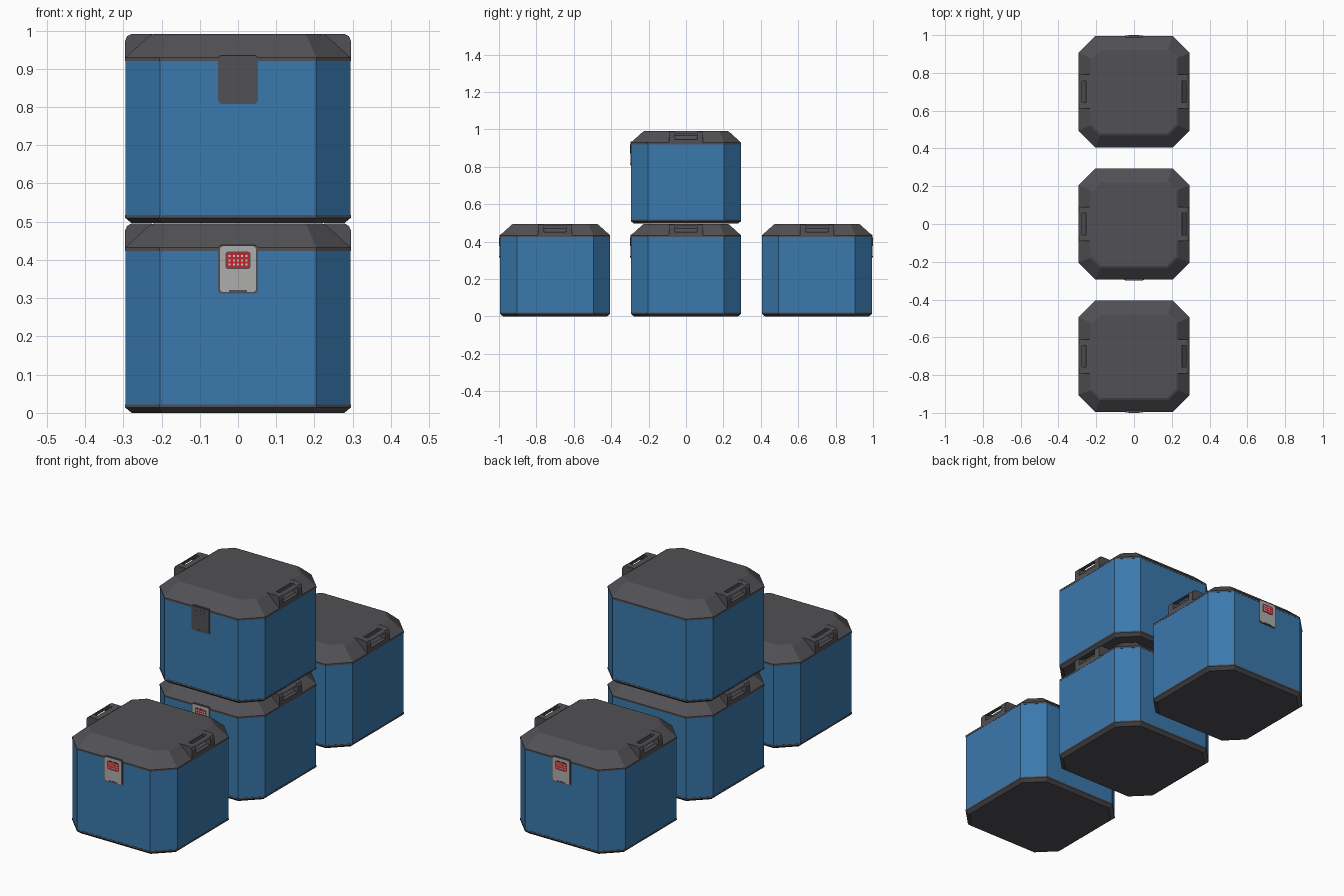
import bpy, bmesh, math
from mathutils import Matrix, Vector

if "Cube" in bpy.data.objects:
    bpy.data.objects.remove(bpy.data.objects["Cube"])


def material(name, rgb):
    m = bpy.data.materials.new(name)
    m.diffuse_color = (*rgb, 1)
    m.use_nodes = True
    m.node_tree.nodes["Principled BSDF"].inputs["Base Color"].default_value = m.diffuse_color
    return m


BLUE = material("blue_shell", (0.042, 0.19, 0.42))
GREY = material("dark_grey_plastic", (0.083, 0.081, 0.09))
STEEL = material("light_grey_latch", (0.42, 0.42, 0.41))
RED = material("red_button", (0.55, 0.02, 0.025))
PALE = material("pale_dots", (0.7, 0.6, 0.58))


def finish(name, bm, mat, xf):
    bmesh.ops.recalc_face_normals(bm, faces=bm.faces)
    me = bpy.data.meshes.new(name)
    bm.to_mesh(me)
    bm.free()
    me.materials.append(mat)
    ob = bpy.data.objects.new(name, me)
    bpy.context.collection.objects.link(ob)
    ob.matrix_world = xf
    return ob


def loft(name, rings, mat, xf):
    """Stack of chamfered squares: (height, half width, chamfer start)."""
    bm = bmesh.new()
    prev = None
    for z, h, c in rings:
        pts = [(h, -c), (h, c), (c, h), (-c, h), (-h, c), (-h, -c), (-c, -h), (c, -h)]
        ring = [bm.verts.new((x, y, z)) for x, y in pts]
        if prev is None:
            bm.faces.new(ring[::-1])
        else:
            for i in range(8):
                j = (i + 1) % 8
                bm.faces.new((prev[i], prev[j], ring[j], ring[i]))
        prev = ring
    bm.faces.new(prev)
    return finish(name, bm, mat, xf)


def prisms(name, shapes, mat, xf, mirror=False):
    """Prisms from xz outlines: (points, y start, y end)."""
    bm = bmesh.new()
    for sx in ((1, -1) if mirror else (1,)):
        for pts, a, b in shapes:
            lo = [bm.verts.new((sx * x, a, z)) for x, z in pts]
            hi = [bm.verts.new((sx * x, b, z)) for x, z in pts]
            bm.faces.new(lo)
            bm.faces.new(hi[::-1])
            n = len(pts)
            for i in range(n):
                j = (i + 1) % n
                bm.faces.new((lo[i], lo[j], hi[j], hi[i]))
    return finish(name, bm, mat, xf)


def rect(x0, x1, z0, z1, r=0.0):
    if not r:
        return [(x0, z0), (x1, z0), (x1, z1), (x0, z1)]
    pts = []
    for cx, cz, a0 in ((x1 - r, z0 + r, -90), (x1 - r, z1 - r, 0),
                       (x0 + r, z1 - r, 90), (x0 + r, z0 + r, 180)):
        for k in range(4):
            a = math.radians(a0 + 30 * k)
            pts.append((cx + r * math.cos(a), cz + r * math.sin(a)))
    return pts


def crate(tag, y, z, turn, latch_mat, button_mat, dot_mat):
    xf = Matrix.Translation(Vector((0, y, z))) @ Matrix.Rotation(turn, 4, "Z")
    # base tray, shell and bevelled lid
    loft(tag + "_base", [(0, 0.278, 0.196), (0.014, 0.295, 0.205),
                         (0.022, 0.295, 0.205)], GREY, xf)
    loft(tag + "_shell", [(0.022, 0.294, 0.2045), (0.424, 0.294, 0.2045)], BLUE, xf)
    loft(tag + "_lid", [(0.424, 0.295, 0.205), (0.433, 0.295, 0.205),
                        (0.490, 0.232, 0.180), (0.495, 0.222, 0.174)], GREY, xf)

    # grip handles: two cheeks, inner strip, lower sill and corner bar
    cheek = [(0.225, 0.43), (0.295, 0.43), (0.295, 0.478), (0.290, 0.489),
             (0.279, 0.495), (0.225, 0.495)]
    bar = [(0.275, 0.482), (0.293, 0.482), (0.289, 0.489), (0.279, 0.495), (0.275, 0.495)]
    prisms(tag + "_handles", [
        (cheek, -0.09, -0.058), (cheek, 0.058, 0.09),
        (rect(0.225, 0.254, 0.44, 0.495), -0.058, 0.058),
        (rect(0.25, 0.295, 0.43, 0.45), -0.058, 0.058),
        (bar, -0.058, 0.058)], GREY, xf, mirror=True)

    # front latch with dark surround, button and dot grid
    prisms(tag + "_latch_surround", [(rect(-0.052, 0.052, 0.312, 0.439, 0.01), -0.2955, -0.26)],
           GREY, xf)
    prisms(tag + "_latch", [(rect(-0.047, 0.047, 0.316, 0.436, 0.008), -0.298, -0.27)],
           latch_mat, xf)
    prisms(tag + "_latch_notch", [(rect(-0.024, 0.024, 0.316, 0.322), -0.2988, -0.29)],
           GREY, xf)
    prisms(tag + "_button_rim", [(rect(-0.033, 0.033, 0.376, 0.422, 0.008), -0.2985, -0.29)],
           GREY, xf)
    prisms(tag + "_button", [(rect(-0.030, 0.030, 0.379, 0.419, 0.006), -0.2993, -0.29)],
           button_mat, xf)
    s = 0.0027
    dots = []
    for i in range(5):
        for j in range(3):
            cx, cz = (i - 2) * 0.011, 0.399 + (j - 1) * 0.011
            dots.append((rect(cx - s, cx + s, cz - s, cz + s), -0.2998, -0.298))
    prisms(tag + "_button_dots", dots, dot_mat, xf)


# three crates in a row and one stacked on the middle
crate("front_crate", -0.7002, 0, 0, STEEL, RED, PALE)
crate("middle_crate", 0, 0, 0, STEEL, RED, PALE)
crate("back_crate", 0.7002, 0, math.pi, STEEL, RED, PALE)
crate("top_crate", 0, 0.496, 0, GREY, GREY, GREY)
